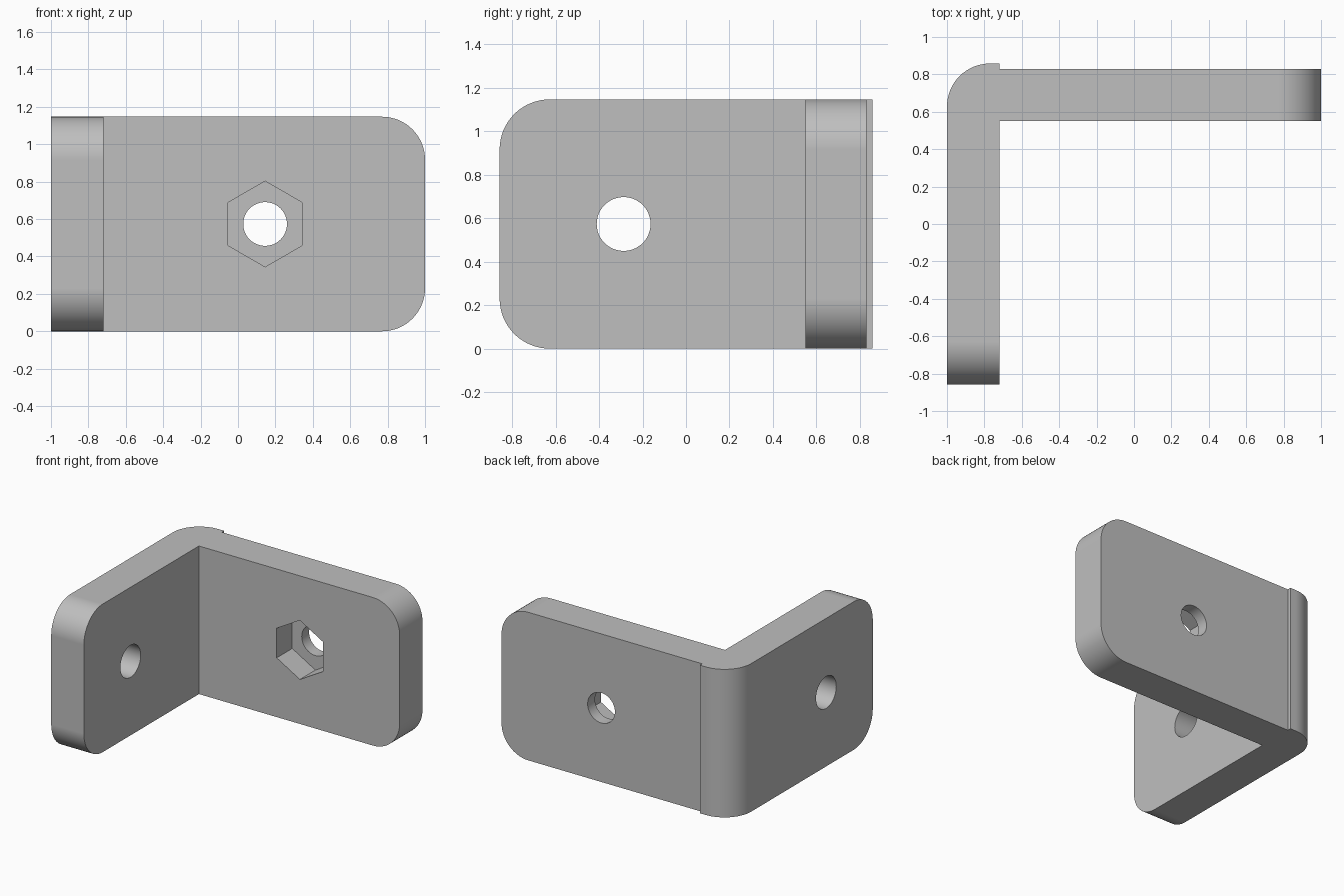
import bpy
import bmesh
import math

cube = bpy.data.objects.get("Cube")
if cube:
    bpy.data.objects.remove(cube, do_unlink=True)

HEIGHT, THICK, RADIUS = 1.147, 0.28, 0.23
X, Y = 1.0, 0.858            # half extents
INNER_X = -X + THICK         # inner face of the side plate
BACK_Y = 0.83                # outer face of the back plate
HOLE_Z = HEIGHT / 2

# Material
grey = bpy.data.materials.new("light grey")
grey.use_nodes = True
colour = (0.52, 0.52, 0.52, 1)
grey.diffuse_color = colour
grey.node_tree.nodes["Principled BSDF"].inputs["Base Color"].default_value = colour

# L-shaped profile with a small step behind the corner, extruded upward
profile = [(-X, -Y), (INNER_X, -Y), (INNER_X, BACK_Y - THICK), (X, BACK_Y - THICK),
           (X, BACK_Y), (INNER_X, BACK_Y), (INNER_X, Y), (-X, Y)]
bm = bmesh.new()
base = bm.faces.new([bm.verts.new((x, y, 0)) for x, y in profile])
grown = bmesh.ops.extrude_face_region(bm, geom=[base])
bmesh.ops.translate(bm, vec=(0, 0, HEIGHT),
                    verts=[g for g in grown["geom"] if isinstance(g, bmesh.types.BMVert)])
bmesh.ops.recalc_face_normals(bm, faces=bm.faces)


# Round both plate ends and the outer corner
def is_rounded(edge):
    a, b = (v.co for v in edge.verts)
    if abs(a.z - b.z) < 0.01:
        return all(p.x > X - 0.01 for p in (a, b)) or all(p.y < -Y + 0.01 for p in (a, b))
    return a.x < -X + 0.01 and a.y > Y - 0.01


bmesh.ops.bevel(bm, geom=[e for e in bm.edges if is_rounded(e)], offset=RADIUS,
                segments=16, profile=0.5, affect='EDGES', clamp_overlap=False)
mesh = bpy.data.meshes.new("corner_bracket")
bm.to_mesh(mesh)
bm.free()
bracket = bpy.data.objects.new("corner_bracket", mesh)
bpy.context.collection.objects.link(bracket)
mesh.materials.append(grey)


def cut(name, sides, radius, depth, location, rotation):
    """Subtract a prism or cylinder from the bracket."""
    bpy.ops.mesh.primitive_cylinder_add(vertices=sides, radius=radius, depth=depth,
                                        location=location, rotation=rotation)
    cutter = bpy.context.object
    cutter.name = name
    cutter.hide_render = True
    cutter.data.materials.append(grey)
    bpy.context.view_layer.objects.active = bracket
    mod = bracket.modifiers.new(name, 'BOOLEAN')
    mod.object, mod.operation, mod.solver = cutter, 'DIFFERENCE', 'EXACT'
    bpy.ops.object.modifier_apply(modifier=name)
    bpy.data.objects.remove(cutter, do_unlink=True)


# Bolt holes and the hexagonal nut pocket
along_x, along_y = (0, math.pi / 2, 0), (math.pi / 2, 0, 0)
cut("side_hole", 48, 0.124, 1, (-X, -0.287, HOLE_Z), along_x)
cut("back_hole", 48, 0.117, 1, (0.145, BACK_Y, HOLE_Z), along_y)
cut("nut_pocket", 6, 0.229, 0.38, (0.145, BACK_Y - THICK, HOLE_Z), along_y)

# Smooth curves, crisp edges
bpy.ops.object.select_all(action='DESELECT')
bracket.select_set(True)
bpy.context.view_layer.objects.active = bracket
bpy.ops.object.shade_smooth_by_angle(angle=math.radians(30))
weighted = bracket.modifiers.new("clean_normals", 'WEIGHTED_NORMAL')
weighted.keep_sharp = True
